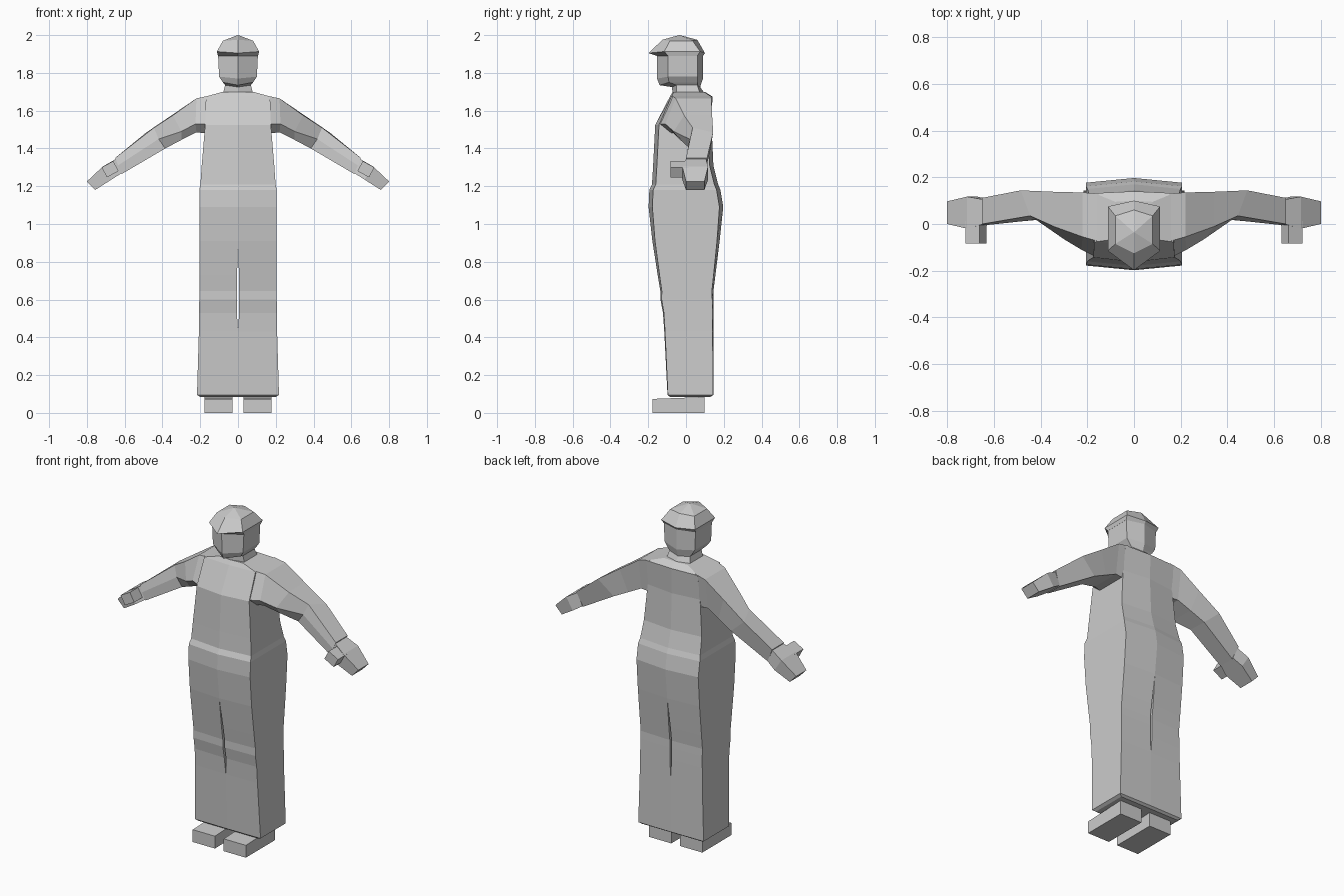
import bpy, bmesh
from mathutils import Matrix, Vector


def finish(name, bm, mirror=False):
    bmesh.ops.recalc_face_normals(bm, faces=bm.faces)
    mesh = bpy.data.meshes.new(name)
    bm.to_mesh(mesh)
    bm.free()
    ob = bpy.data.objects.new(name, mesh)
    bpy.context.collection.objects.link(ob)
    if mirror:
        ob.modifiers.new("Mirror", 'MIRROR').use_axis[0] = True
    return ob


def loft(name, rings, mirror=False):
    """Skin closed rings of points and cap both ends."""
    bm = bmesh.new()
    loops = [[bm.verts.new(p) for p in r] for r in rings]
    n = len(loops[0])
    for a, b in zip(loops, loops[1:]):
        for i in range(n):
            j = (i + 1) % n
            bm.faces.new((a[i], a[j], b[j], b[i]))
    bm.faces.new(loops[0])
    bm.faces.new(loops[-1])
    return finish(name, bm, mirror)


def hexagon(z, w, front, front_corner, back_corner, back, dz=0):
    return [(0, front, z), (w, front_corner, z + dz), (w, back_corner, z + dz),
            (0, back, z), (-w, back_corner, z + dz), (-w, front_corner, z + dz)]


# Suit: half section (z, half width, front, back, corner setback, leg gap), mirrored
sections = [
    (0.085, 0.20, -0.085, 0.13, 0.0, 0), (0.095, 0.217, -0.098, 0.145, 0.002, 0),
    (0.43, 0.207, -0.115, 0.145, 0.004, 0), (0.53, 0.206, -0.122, 0.145, 0.005, 0.006),
    (0.60, 0.205, -0.135, 0.145, 0.006, 0.006), (0.645, 0.205, -0.136, 0.145, 0.008, 0.006),
    (0.73, 0.205, -0.15, 0.156, 0.01, 0.005), (0.91, 0.205, -0.178, 0.178, 0.014, 0),
    (1.09, 0.205, -0.198, 0.197, 0.02, 0), (1.18, 0.205, -0.194, 0.182, 0.02, 0),
    (1.21, 0.199, -0.18, 0.17, 0.02, 0), (1.31, 0.192, -0.174, 0.145, 0.02, 0),
    (1.525, 0.174, -0.163, 0.135, 0.02, 0), (1.675, 0.17, -0.085, 0.14, 0.008, 0),
    (1.70, 0.08, -0.07, 0.10, 0.005, 0)]
bm = bmesh.new()
strips = []
for z, w, f, b, c, gap in sections:
    pts = ((gap, f, z), (w, f + c, z), (w, b - c, z), (gap, b, z))
    strips.append([bm.verts.new(p) for p in pts])
for k in range(len(strips) - 1):
    a, b = strips[k], strips[k + 1]
    for i in range(3):
        bm.faces.new((a[i], a[i + 1], b[i + 1], b[i]))
    if sections[k][5] or sections[k + 1][5]:      # inner leg walls
        bm.faces.new((a[3], a[0], b[0], b[3]))
bm.faces.new(strips[0])
bm.faces.new(strips[-1])
finish("suit", bm, mirror=True)

# Sleeves: five-sided rings from shoulder to wrist
loft("sleeve", [
    [(0.15, -0.075, 1.68), (0.165, -0.14, 1.53), (0.165, -0.08, 1.48), (0.165, 0.11, 1.48), (0.15, 0.13, 1.68)],
    [(0.22, -0.055, 1.665), (0.225, -0.11, 1.53), (0.22, -0.07, 1.485), (0.22, 0.11, 1.485), (0.22, 0.135, 1.665)],
    [(0.345, -0.01, 1.575), (0.30, -0.065, 1.49), (0.30, -0.03, 1.445), (0.30, 0.12, 1.445), (0.345, 0.138, 1.58)],
    [(0.445, 0.035, 1.51), (0.42, 0.018, 1.45), (0.385, 0.02, 1.40), (0.39, 0.13, 1.40), (0.485, 0.144, 1.485)],
    [(0.65, 0.0, 1.35), (0.635, -0.005, 1.31), (0.615, 0.0, 1.265), (0.615, 0.10, 1.265), (0.65, 0.112, 1.35)],
], mirror=True)

# Hands: tapered mitten
loft("hand", [[(xt, y0, zt), (xb, y0, zb), (xb, y1, zb), (xt, y1, zt)]
              for xt, zt, xb, zb, y0, y1 in (
                  (0.645, 1.345, 0.615, 1.27, 0.0, 0.105),
                  (0.715, 1.305, 0.67, 1.235, -0.02, 0.117),
                  (0.80, 1.225, 0.757, 1.18, 0.0, 0.097))], mirror=True)


def block(name, center, size, turn=0, taper=None):
    bm = bmesh.new()
    bmesh.ops.create_cube(bm, size=1)
    m = Matrix.Translation(center) @ Matrix.Rotation(turn, 4, 'Y') @ Matrix.Diagonal((*size, 1))
    bmesh.ops.transform(bm, matrix=m, verts=bm.verts)
    if taper:
        for v in bm.verts:
            if v.co.y < center[1] and v.co.z > center[2]:
                v.co.z -= taper
    return finish(name, bm, mirror=True)


# Thumbs and shoes
block("thumb", (0.677, -0.035, 1.29), (0.07, 0.095, 0.06), turn=0.5)
block("shoe", (0.103, -0.04, 0.042), (0.147, 0.275, 0.084), taper=0.01)

# Neck and head
loft("head", [
    hexagon(1.69, 0.08, -0.07, -0.05, 0.075, 0.10),
    hexagon(1.725, 0.068, -0.075, -0.05, 0.06, 0.075, 0.01),
    hexagon(1.735, 0.08, -0.14, -0.09, 0.06, 0.078, 0.015),
    hexagon(1.77, 0.10, -0.153, -0.095, 0.06, 0.09, 0.01),
    hexagon(1.905, 0.106, -0.155, -0.095, 0.06, 0.09)])

# Cap with a drooping peak, low crown coming to a point
loft("cap", [
    hexagon(1.89, 0.106, -0.155, -0.095, 0.06, 0.09),
    hexagon(1.905, 0.112, -0.198, -0.115, 0.075, 0.10, 0.008),
    hexagon(1.975, 0.08, -0.125, -0.085, 0.035, 0.06, -0.005),
    hexagon(2.0, 0.002, -0.037, -0.036, -0.034, -0.033)])
